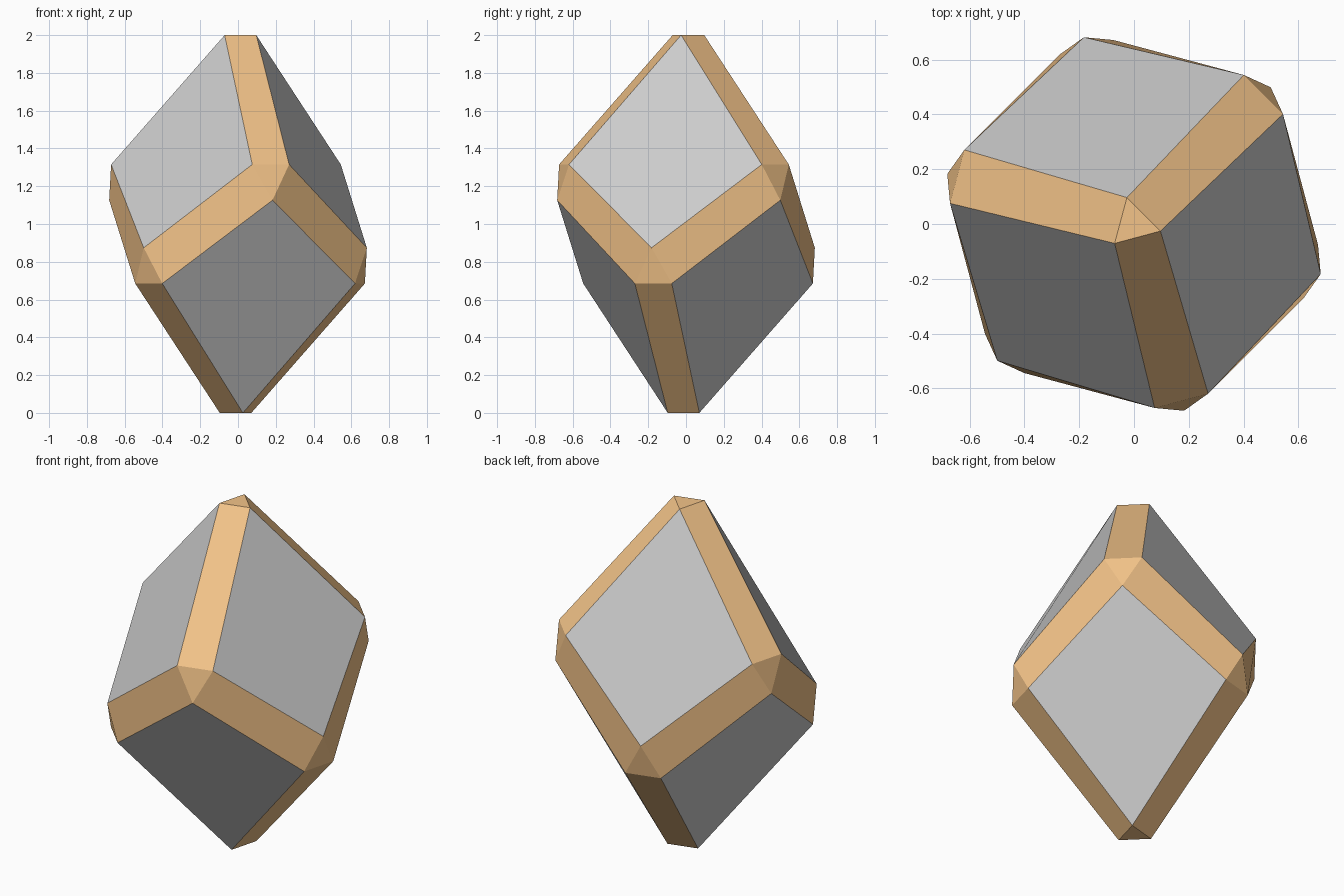
import bpy, bmesh
from math import sin, cos, radians

if "Cube" in bpy.data.objects:
    bpy.data.objects.remove(bpy.data.objects["Cube"])

bm = bmesh.new()


def ring_vert(radius, angle, z):
    a = radians(angle)
    return bm.verts.new((radius * cos(a), radius * sin(a), 1 + z))


# Six kite panels, alternately pointing up and down around the z axis
kites = []
for j in range(6):
    s = 1 if j % 2 == 0 else -1
    ang = 105 + 60 * j
    kites.append({
        "tip": ring_vert(0.10, ang, s),
        "left": ring_vert(0.676, ang - 51.4, s * 0.315),
        "low": ring_vert(0.706, ang, s * -0.126),
        "right": ring_vert(0.676, ang + 51.4, s * 0.315),
    })


def face(verts, slot):
    bm.faces.new(verts).material_index = slot


for j in range(6):
    k, n, m = kites[j], kites[(j + 1) % 6], kites[(j + 2) % 6]
    # Grey panel
    face((k["tip"], k["left"], k["low"], k["right"]), 0)
    # Orange strip running to the tip, strip round the middle, corner triangle
    face((k["tip"], k["right"], m["left"], m["tip"]), 1)
    face((k["right"], k["low"], n["left"], n["low"]), 1)
    face((k["right"], n["low"], m["left"]), 1)

# Orange triangles at the top and bottom tips
for start in (0, 1):
    face([kites[i]["tip"] for i in range(start, 6, 2)], 1)

bmesh.ops.recalc_face_normals(bm, faces=bm.faces)
mesh = bpy.data.meshes.new("bevelled_crystal")
bm.to_mesh(mesh)
bm.free()

# Plain grey panels, orange bevels
orange = bpy.data.materials.new("orange_bevel")
orange.diffuse_color = (0.9, 0.55, 0.25, 1)
orange.use_nodes = True
orange.node_tree.nodes["Principled BSDF"].inputs["Base Color"].default_value = orange.diffuse_color
mesh.materials.append(None)
mesh.materials.append(orange)
crystal = bpy.data.objects.new("bevelled_crystal", mesh)
bpy.context.collection.objects.link(crystal)
